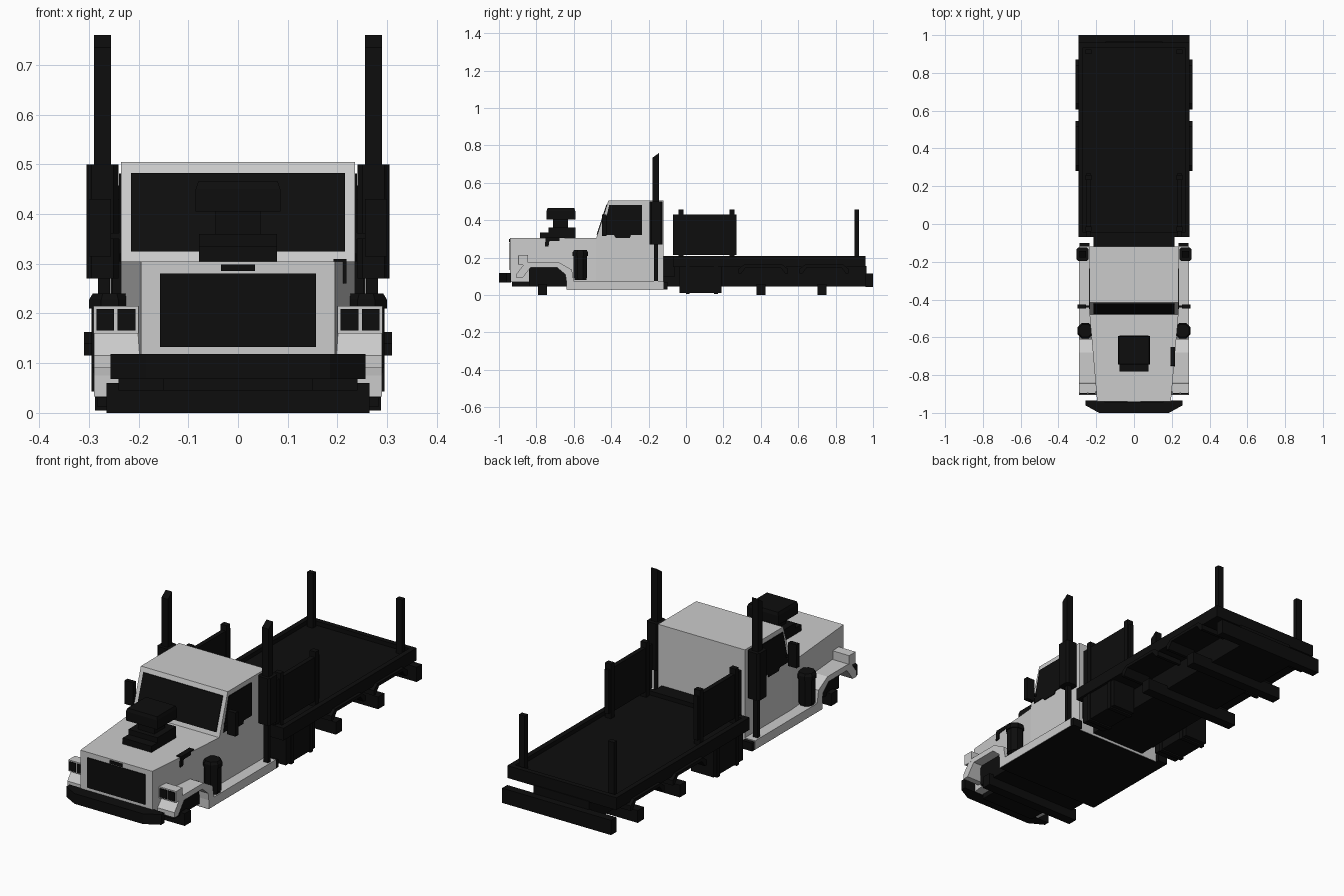
import bpy, bmesh, math

if "Cube" in bpy.data.objects:
    bpy.data.objects.remove(bpy.data.objects["Cube"])

black = bpy.data.materials.new("black_trim")
black.diffuse_color = (0.004, 0.004, 0.004, 1)
black.use_nodes = True
black.node_tree.nodes["Principled BSDF"].inputs["Base Color"].default_value = black.diffuse_color


def finish(name, bm, mat=None):
    bmesh.ops.recalc_face_normals(bm, faces=bm.faces)
    me = bpy.data.meshes.new(name)
    bm.to_mesh(me)
    bm.free()
    ob = bpy.data.objects.new(name, me)
    bpy.context.collection.objects.link(ob)
    if mat:
        me.materials.append(mat)
    return ob


def mirror(ob):
    ob.modifiers.new("mirror", 'MIRROR').use_axis = (True, False, False)
    return ob


def loft(name, rings, mat=None):
    """Skin closed rings of equal point count and cap both ends."""
    bm = bmesh.new()
    vs = [[bm.verts.new(p) for p in r] for r in rings]
    n = len(rings[0])
    for a, b in zip(vs, vs[1:]):
        for i in range(n):
            bm.faces.new((a[i], a[(i + 1) % n], b[(i + 1) % n], b[i]))
    bm.faces.new(vs[0])
    bm.faces.new(vs[-1])
    return finish(name, bm, mat)


def box(name, x, y, z, mat=black):
    rect = lambda h: [(x[0], y[0], h), (x[1], y[0], h), (x[1], y[1], h), (x[0], y[1], h)]
    return loft(name, [rect(z[0]), rect(z[1])], mat)


def side_profile(name, x, pts, mat=black):
    """Extrude a (y, z) outline along x."""
    return loft(name, [[(x[0], a, b) for a, b in pts], [(x[1], a, b) for a, b in pts]], mat)


def octagon(name, cx, cy, levels, mat=black):
    """Eight-sided turned part from (radius, z) levels."""
    return loft(name, [[(cx + r * math.cos(math.pi * (i + .5) / 4),
                         cy + r * math.sin(math.pi * (i + .5) / 4), z)
                        for i in range(8)] for r, z in levels], mat)


# Cab and tapering hood
side_profile("cab", (-.235, .235),
             [(-.48, .04), (-.12, .04), (-.12, .505), (-.415, .505), (-.48, .305)], None)
loft("hood", [[(-w, y, .07), (w, y, .07), (w, y, .305), (-w, y, .305)]
              for w, y in ((.195, -.94), (.235, -.48))])
box("side_sill", (-.29, .29), (-.64, -.12), (.033, .075), None)
box("cab_floor", (-.288, .288), (-.638, -.122), (.03, .034))

# Windows, following the sloped windshield
def on_slope(z, off):
    return -.48 + (z - .305) * .325 - off

loft("windshield", [[(-.215, on_slope(z, o), z), (.215, on_slope(z, o), z)][::1] +
                    [(.215, on_slope(z, -.01), z), (-.215, on_slope(z, -.01), z)]
                    for z, o in ((.325, .004), (.483, .004))], black)
mirror(side_profile("side_window", (.225, .239),
                    [(-.45, .32), (-.385, .32), (-.375, .305), (-.3, .305), (-.295, .32),
                     (-.235, .32), (-.235, .482), (-.41, .482)]))

# Grille and slot above it
box("grille", (-.157, .157), (-.944, -.93), (.133, .28))
box("hood_slot", (-.034, .034), (-.946, -.93), (.285, .299))

# Front fenders, dark wheel wells and headlights
mirror(side_profile("front_fender", (.17, .29),
                    [(-.905, .09), (-.905, .115), (-.87, .16), (-.84, .175), (-.68, .175),
                     (-.61, .135), (-.6, .075), (-.64, .075), (-.645, .11), (-.69, .148),
                     (-.83, .148), (-.875, .09)], None))
box("wheel_well", (-.24, .24), (-.84, -.635), (.045, .15))
mirror(box("headlight_housing", (.2, .291), (-.895, -.845), (.16, .215), None))
for k, x in enumerate((.206, .249)):
    mirror(box("headlight_%d" % k, (x, x + .036), (-.899, -.89), (.166, .209)))

# Front bumper with chamfered ends
loft("front_bumper", [[(-.257, -.935, z), (.257, -.935, z), (.257, -.96, z),
                       (.185, -1, z), (-.185, -1, z), (-.257, -.96, z)]
                      for z in (.068, .118)], black)

# Blower scoop on the hood
box("scoop_base", (-.078, .078), (-.735, -.59), (.3, .36))
box("scoop_front_step", (-.078, .078), (-.78, -.73), (.3, .335))
box("scoop_neck", (-.045, .045), (-.71, -.63), (.35, .41))
loft("scoop_top", [[(-w, a, z), (w, a, z), (w, b, z), (-w, b, z)]
                   for w, a, b, z in ((.085, -.745, -.592, .405), (.085, -.745, -.592, .45),
                                      (.08, -.74, -.597, .465))], black)
# Single hood pipe on the right side
side_profile("hood_pipe", (.192, .218),
             [(-.755, .26), (-.735, .26), (-.73, .29), (-.65, .29), (-.65, .31), (-.75, .31)])

# Air cleaners, mirrors, exhausts
mirror(octagon("air_cleaner", .258, -.565,
               [(.035, .08), (.035, .09), (.04, .09), (.04, .21), (.045, .21), (.045, .228), (.037, .24)]))
mirror(box("door_mirror", (.255, .3), (-.448, -.426), (.315, .43)))
mirror(box("mirror_arm", (.23, .26), (-.442, -.432), (.35, .362)))
mirror(loft("muffler", [[(.24, -.185, z), (.25, -.195, z), (.295, -.195, z), (.305, -.185, z),
                         (.305, -.135, z), (.295, -.125, z), (.25, -.125, z), (.24, -.135, z)]
                        for z in (.27, .5)], black))
mirror(side_profile("exhaust_stack", (.255, .29),
                    [(-.178, .49), (-.144, .49), (-.144, .76), (-.178, .735)]))
mirror(box("exhaust_step", (.235, .288), (-.19, -.1), (.03, .07)))
mirror(box("exhaust_pipe", (.258, .282), (-.17, -.15), (.06, .28)))

# Flat bed with a raised rim
box("bed_floor", (-.285, .285), (-.065, .955), (.15, .19))
box("bed_front_step", (-.215, .215), (-.12, -.06), (.1, .21))
mirror(box("bed_side_rim", (.27, .295), (-.07, .96), (.15, .21)))
for n, a, b in (("front", -.07, -.045), ("rear", .935, .96)):
    box("bed_%s_rim" % n, (-.27, .27), (a, b), (.15, .21))

# Side boards with posts, and rear stakes
mirror(box("side_board", (.23, .252), (-.07, .27), (.215, .43)))
for k, (a, b, lo) in enumerate(((-.04, -.014, .185), (.233, .26, .185), (.9, .925, .185))):
    mirror(box("stake_%d" % k, (.225, .257), (a, b), (lo, .457)))

# Chassis, axles, tanks, mudguards and rear bar
box("chassis", (-.15, .15), (-.93, .965), (.045, .155))
for k, y in enumerate((-.767, .402, .728)):
    box("axle_%d" % k, (-.265, .265), (y - .024, y + .024), (0, .06))
mirror(box("fuel_tank", (.16, .283), (-.035, .19), (.012, .15)))
for k, y in enumerate((0, .15)):
    mirror(box("tank_strap_%d" % k, (.155, .288), (y, y + .02), (.005, .15)))
for k, (a, b) in enumerate(((.28, .545), (.607, .87))):
    m = .03
    mirror(side_profile("mudguard_%d" % k, (.17, .31),
                        [(a, .115), (a, .14), (a + m, .163), (b - m, .163), (b, .14), (b, .115),
                         (b - .015, .115), (b - m - .01, .148), (a + m + .01, .148), (a + .015, .115)]))
box("rear_bar", (-.295, .295), (.96, 1), (.043, .115))
